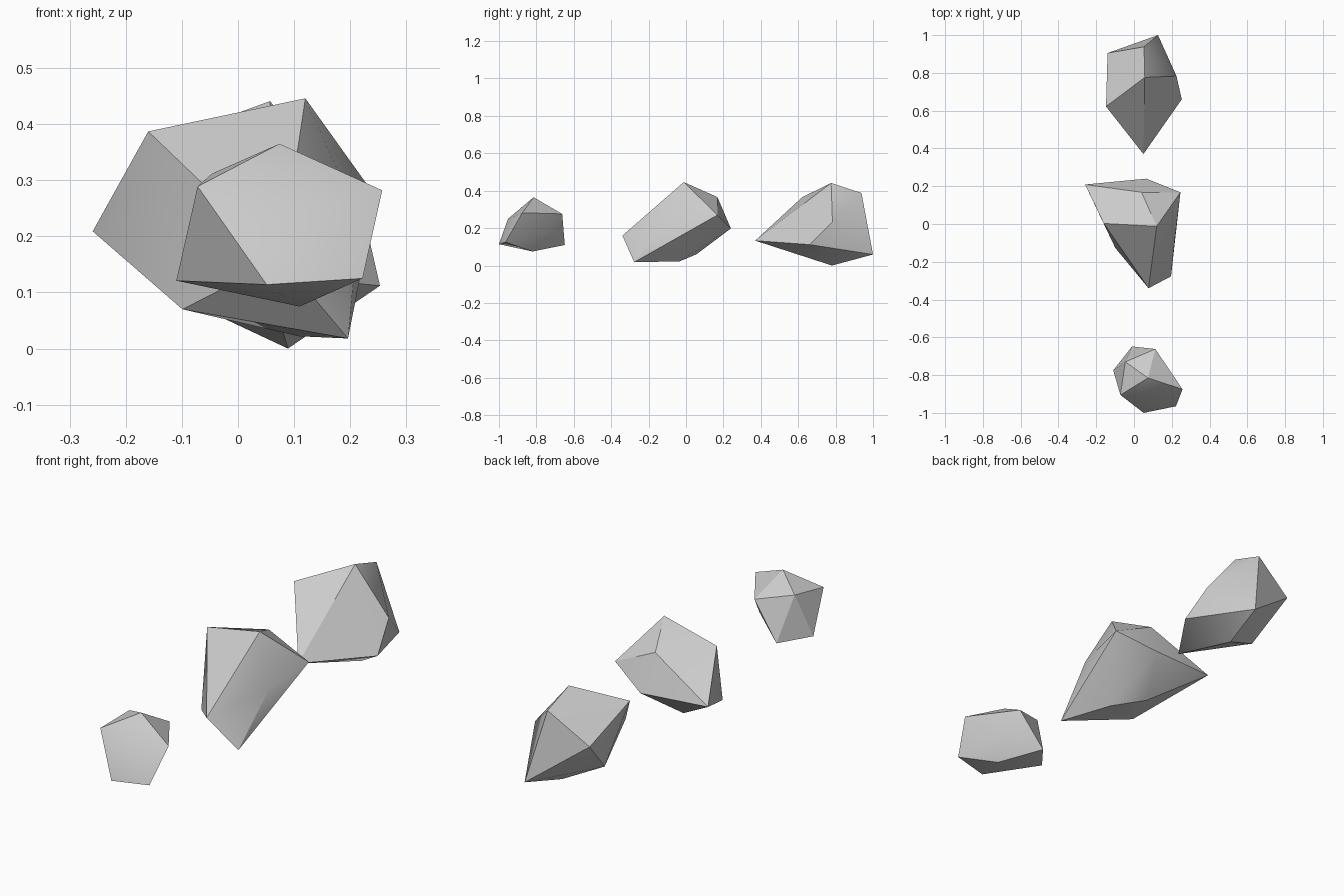
import bpy, bmesh, math


def rock(name, corners):
    """Faceted boulder: the convex hull of a few corner points."""
    bm = bmesh.new()
    for c in corners:
        bm.verts.new(c)
    res = bmesh.ops.convex_hull(bm, input=bm.verts[:])
    loose = [v for v in bm.verts if not v.link_faces]
    bmesh.ops.delete(bm, geom=loose, context='VERTS')
    bmesh.ops.recalc_face_normals(bm, faces=bm.faces[:])
    me = bpy.data.meshes.new(name)
    bm.to_mesh(me)
    bm.free()
    ob = bpy.data.objects.new(name, me)
    bpy.context.collection.objects.link(ob)
    # keep the facets crisp, blend only the nearly flat joins
    bpy.ops.object.select_all(action='DESELECT')
    ob.select_set(True)
    bpy.context.view_layer.objects.active = ob
    bpy.ops.object.shade_smooth_by_angle(angle=math.radians(30))
    return ob


# small rock at the front
rock("small_rock", [
    (-.072, -.905, .289), (.074, -.815, .365), (.257, -.875, .282),
    (.222, -.965, .125), (.051, -1.0, .114), (-.11, -.775, .121),
    (.11, -.82, .075), (-.046, -.73, .312), (-.01, -.648, .11),
    (.113, -.662, .276), (.10, -.952, .249), (.145, -.745, .175)])

# middle rock, leaning forward
rock("middle_rock", [
    (-.259, .209, .209), (-.16, .003, .387), (.12, -.012, .446),
    (.246, .168, .27), (.196, -.277, .018), (.077, -.34, .16),
    (-.099, -.127, .07), (.066, .24, .198), (.04, .168, .366),
    (.216, -.083, .232), (.108, -.035, .022), (-.026, .056, .06)])

# tall rock at the back
rock("back_rock", [
    (.127, 1.0, .059), (.053, .938, .388), (-.14, .905, .258),
    (-.148, .622, .366), (.05, .37, .133), (.253, .66, .112),
    (.225, .783, .234), (.057, .776, .441), (.089, .78, 0.0),
    (-.088, .721, .083)])
